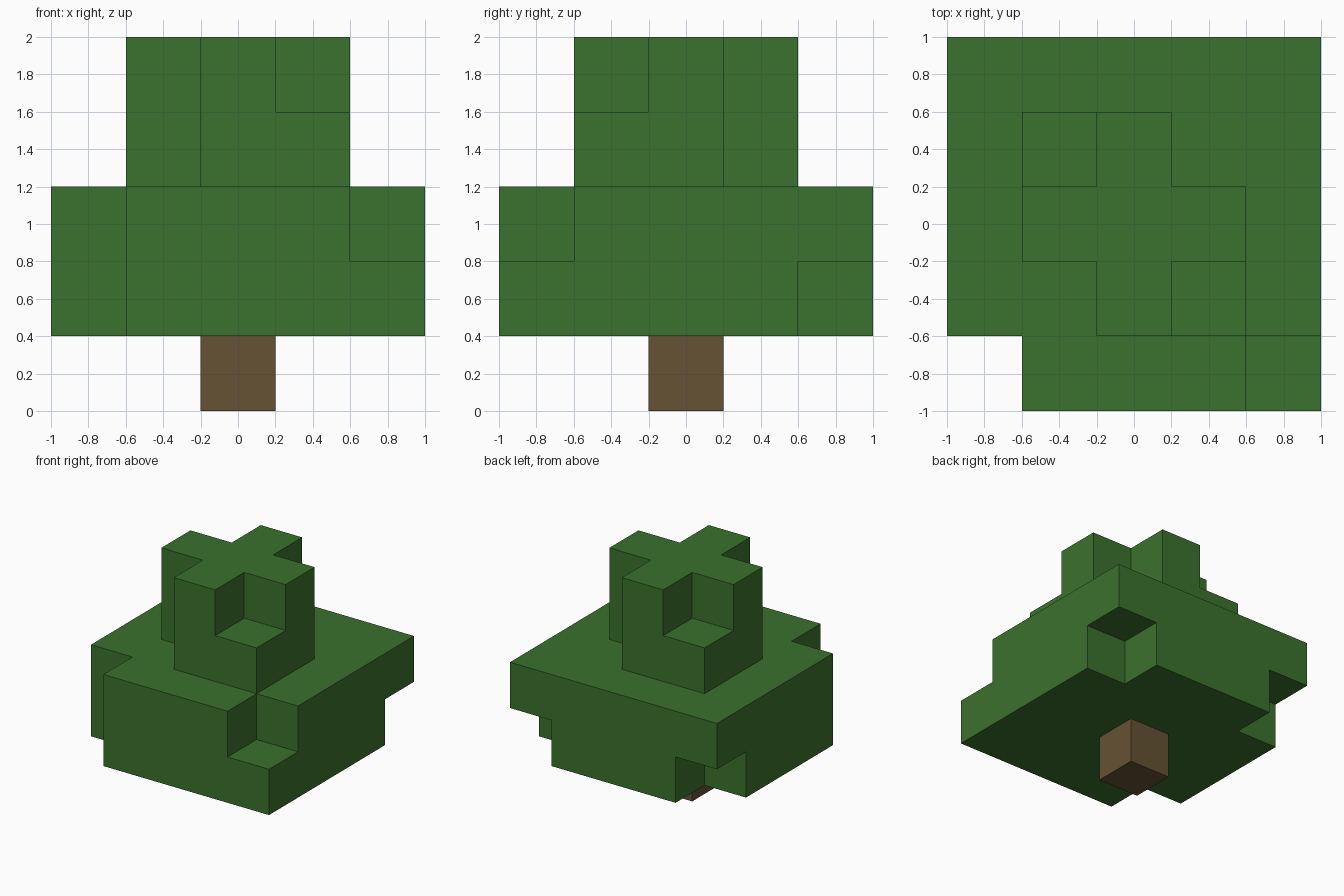
import bpy
import bmesh
from mathutils import Vector

CELL = 0.4

default_cube = bpy.data.objects.get("Cube")
if default_cube:
    bpy.data.objects.remove(default_cube, do_unlink=True)


def make_material(name, colour):
    mat = bpy.data.materials.new(name)
    mat.use_nodes = True
    mat.diffuse_color = colour
    bsdf = next(n for n in mat.node_tree.nodes if n.type == "BSDF_PRINCIPLED")
    bsdf.inputs["Base Color"].default_value = colour
    return mat


def tier(reach, bottom, notches):
    """Square two-layer tier of blocks; notches are (x side, y side, layers)."""
    span = range(-reach, reach + 1)
    blocks = {(x, y, z) for x in span for y in span for z in (bottom, bottom + 1)}
    for sx, sy, layers in notches:
        blocks -= {(sx * reach, sy * reach, bottom + layer) for layer in layers}
    return blocks


def build_blocks(name, blocks, neighbours, mat):
    """Outer skin of a set of blocks, leaving out faces hidden by neighbours."""
    bm = bmesh.new()
    solid = blocks | neighbours
    for block in sorted(blocks):
        centre = Vector(block) + Vector((0, 0, 0.5))
        for axis in range(3):
            for sign in (-1, 1):
                beside = list(block)
                beside[axis] += sign
                if tuple(beside) in solid:
                    continue
                n, u, v = Vector(), Vector(), Vector()
                n[axis] = sign / 2
                u[(axis + 1) % 3] = sign / 2
                v[(axis + 2) % 3] = 1 / 2
                corners = (-u - v, u - v, u + v, v - u)
                bm.faces.new([bm.verts.new((centre + n + c) * CELL) for c in corners])
    bmesh.ops.remove_doubles(bm, verts=bm.verts, dist=0.001)
    mesh = bpy.data.meshes.new(name)
    bm.to_mesh(mesh)
    bm.free()
    mesh.materials.append(mat)
    obj = bpy.data.objects.new(name, mesh)
    bpy.context.collection.objects.link(obj)
    return obj


leaf_green = make_material("leaf green", (0.044, 0.165, 0.026, 1))
bark_brown = make_material("bark brown", (0.133, 0.084, 0.033, 1))

LOWER, UPPER, BOTH = (0,), (1,), (0, 1)

# Trunk block and the two foliage tiers with their corner notches
trunk = {(0, 0, 0)}
wide = tier(2, 1, [(-1, -1, BOTH), (1, -1, UPPER), (1, 1, LOWER), (-1, 1, LOWER)])
narrow = tier(1, 3, [(-1, -1, BOTH), (1, 1, BOTH), (1, -1, UPPER), (-1, 1, UPPER)])

build_blocks("trunk", trunk, wide, bark_brown)
build_blocks("lower_foliage", wide, trunk | narrow, leaf_green)
build_blocks("upper_foliage", narrow, wide, leaf_green)
